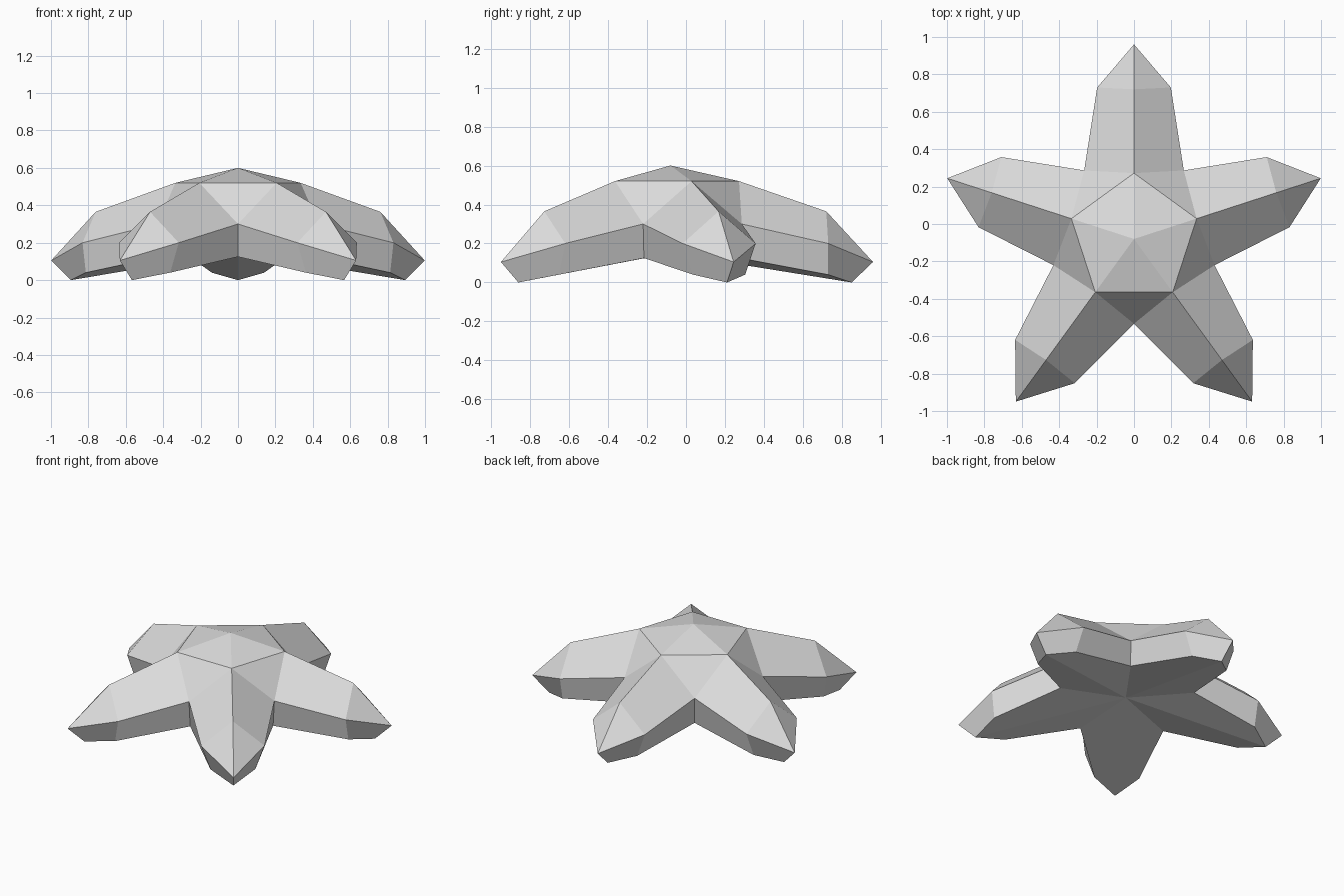
import bpy, bmesh, math

cube = bpy.data.objects.get("Cube")
if cube:
    bpy.data.objects.remove(cube, do_unlink=True)

grey = bpy.data.materials.new("pale grey")
grey.use_nodes = True
grey.diffuse_color = (0.72, 0.72, 0.72, 1)
grey.node_tree.nodes["Principled BSDF"].inputs["Base Color"].default_value = (0.72, 0.72, 0.72, 1)

CENTRE_Y = -0.08
# Tip radius of each arm, counter-clockwise from the back arm
TIPS = [1.04, 1.05, 1.075, 1.075, 1.05]

bm = bmesh.new()


def point(angle, along, side, z):
    """Vertex at a distance along an arm direction and to its left side."""
    c, s = math.cos(angle), math.sin(angle)
    return bm.verts.new((along * c - side * s, CENTRE_Y + along * s + side * c, z))


apex = bm.verts.new((0, CENTRE_Y, 0.60))
belly = bm.verts.new((0, CENTRE_Y, 0.15))

# Points of each arm, and of the valley that follows it
arms = []
for i, tip in enumerate(TIPS):
    a = math.radians(90 + 72 * i)
    v = a + math.radians(36)
    arms.append(dict(
        hump=point(a, 0.352, 0, 0.52), ridge=point(a, 0.80, 0, 0.365),
        tip=point(a, tip, 0, 0.105), toe=point(a, tip - 0.11, 0, 0.0),
        top={s: point(a, 0.81, 0.197 * s, 0.20) for s in (-1, 1)},
        low={s: point(a, 0.81, 0.14 * s, 0.04) for s in (-1, 1)},
        valley=point(v, 0.453, 0, 0.30), under=point(v, 0.44, 0, 0.125)))

# Faces: both flanks of each arm, then the joins between neighbours
for i, arm in enumerate(arms):
    before, after = arms[i - 1], arms[(i + 1) % 5]
    for s, joint in ((-1, before), (1, arm)):
        top, low = arm["top"][s], arm["low"][s]
        valley, under = joint["valley"], joint["under"]
        for face in ((arm["hump"], arm["ridge"], top, valley),
                     (arm["ridge"], arm["tip"], top),
                     (valley, top, low, under),
                     (top, arm["tip"], arm["toe"], low),
                     (under, low, arm["toe"], belly)):
            bm.faces.new(face)
    bm.faces.new((apex, arm["hump"], after["hump"]))
    bm.faces.new((arm["hump"], arm["valley"], after["hump"]))

bmesh.ops.recalc_face_normals(bm, faces=bm.faces)
mesh = bpy.data.meshes.new("starfish_body")
bm.to_mesh(mesh)
bm.free()
mesh.materials.append(grey)
body = bpy.data.objects.new("starfish_body", mesh)
bpy.context.collection.objects.link(body)
